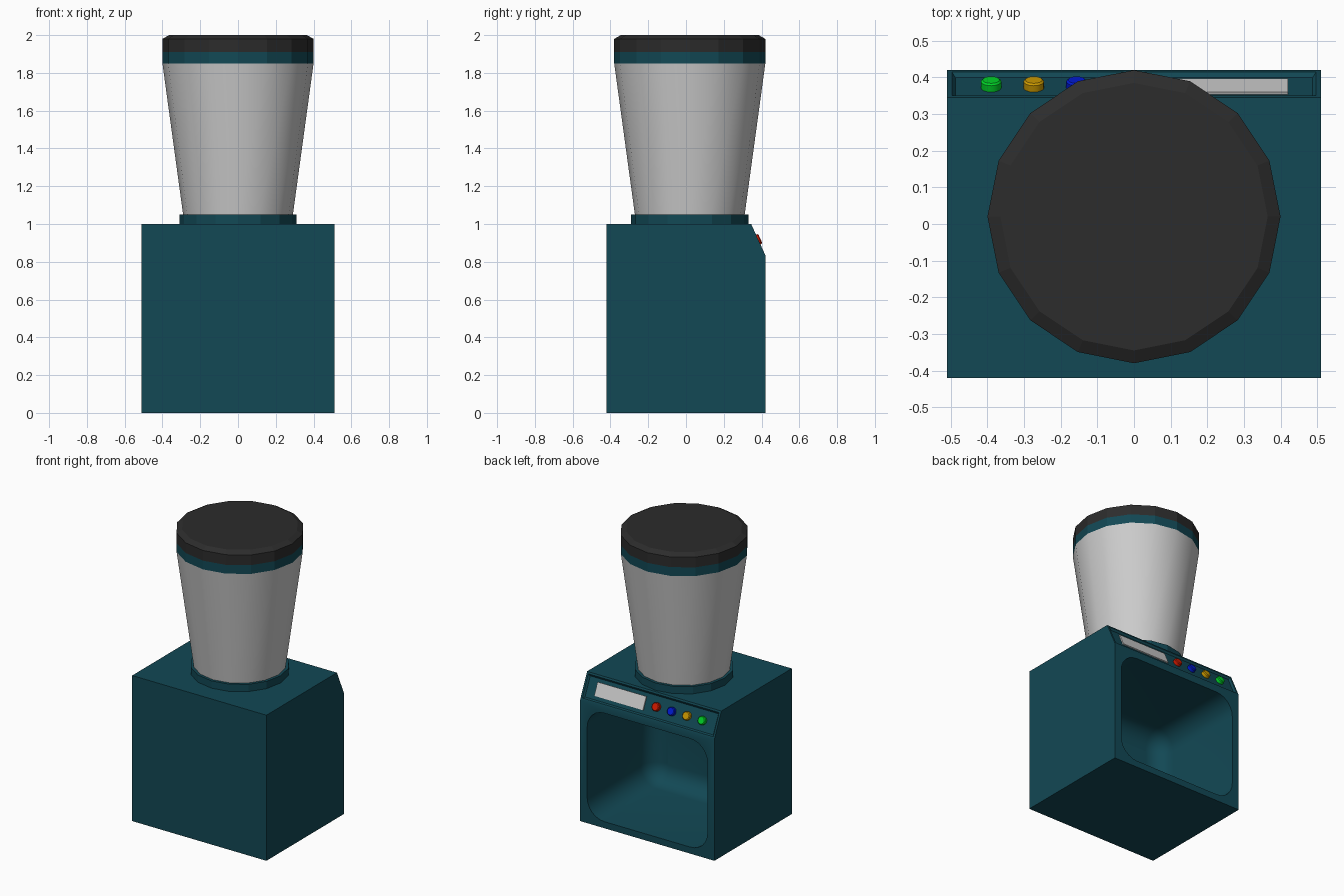
import bpy, bmesh
from math import sin, cos, pi, atan2, radians
from mathutils import Vector, Matrix

if "Cube" in bpy.data.objects:
    bpy.data.objects.remove(bpy.data.objects["Cube"])


def material(name, rgb):
    m = bpy.data.materials.new(name)
    m.diffuse_color = (*rgb, 1)
    m.use_nodes = True
    m.node_tree.nodes["Principled BSDF"].inputs["Base Color"].default_value = m.diffuse_color
    return m


TEAL = material("teal", (0.006, 0.065, 0.09))
BLACK = material("black", (0.025, 0.025, 0.025))


def add_object(name, bm, mat=None, angle=30):
    bmesh.ops.recalc_face_normals(bm, faces=bm.faces[:])
    mesh = bpy.data.meshes.new(name)
    bm.to_mesh(mesh)
    bm.free()
    ob = bpy.data.objects.new(name, mesh)
    bpy.context.collection.objects.link(ob)
    if mat:
        mesh.materials.append(mat)
    smooth(ob, angle)
    return ob


def smooth(ob, angle):
    bpy.ops.object.select_all(action='DESELECT')
    ob.select_set(True)
    bpy.context.view_layer.objects.active = ob
    bpy.ops.object.shade_smooth_by_angle(angle=radians(angle))


def loft(rings):
    """Closed solid through matching rings of points."""
    bm = bmesh.new()
    loops = [[bm.verts.new(p) for p in ring] for ring in rings]
    n = len(loops[0])
    for a, b in zip(loops, loops[1:]):
        for i in range(n):
            j = (i + 1) % n
            bm.faces.new((a[i], a[j], b[j], b[i]))
    bm.faces.new(loops[0])
    bm.faces.new(loops[-1])
    return bm


def turned(profile, sides=16, cy=0.02):
    """Loft circles from (radius, z) pairs."""
    return loft([[(r * cos(2 * pi * i / sides), cy + r * sin(2 * pi * i / sides), z)
                  for i in range(sides)] for r, z in profile])


def rounded_rect(y, inset):
    """Opening outline at depth y, shrunk by inset."""
    r, x, z0, z1 = 0.13, 0.457, 0.045, 0.79
    pts = []
    for q, (cx, cz) in enumerate([(x - r, z1 - r), (r - x, z1 - r),
                                  (r - x, z0 + r), (x - r, z0 + r)]):
        for k in range(7):
            a = pi / 2 * (q + k / 6)
            pts.append((cx + (r - inset) * cos(a), y, cz + (r - inset) * sin(a)))
    return pts


# Body: side profile extruded across x, with a sloped control strip
side = [(-0.42, 0), (0.42, 0), (0.42, 0.835), (0.345, 1), (-0.42, 1)]
bm = loft([[(x, y, z) for y, z in side] for x in (-0.51, 0.51)])
bmesh.ops.recalc_face_normals(bm, faces=bm.faces[:])
bm.faces.ensure_lookup_table()
slope = [f for f in bm.faces if f.normal.y > 0.5 and f.normal.z > 0.2]
bmesh.ops.inset_region(bm, faces=slope, thickness=0.018)
bmesh.ops.inset_region(bm, faces=slope, thickness=0.014, depth=-0.012)
body = add_object("body", bm, TEAL)

# Cup bay: rounded cutter with a filleted rear wall
fillet = [(-0.16 - 0.12 * sin(pi / 2 * k / 6), 0.12 * (1 - cos(pi / 2 * k / 6)))
          for k in range(7)]
cutter = add_object("bay_cutter", loft([rounded_rect(y, i) for y, i in [(0.5, 0)] + fillet]), TEAL)
cutter.hide_render = True
mod = body.modifiers.new("bay", 'BOOLEAN')
mod.operation = 'DIFFERENCE'
mod.solver = 'EXACT'
mod.object = cutter
bpy.context.view_layer.objects.active = body
bpy.ops.object.modifier_apply(modifier=mod.name)
bpy.data.objects.remove(cutter)
smooth(body, 30)

# Hopper stack
add_object("hopper_collar", turned([(0.31, 1.0), (0.31, 1.05)]), TEAL, 10)
add_object("hopper", turned([(0.29, 1.045), (0.40, 1.85)]))
add_object("hopper_rim", turned([(0.40, 1.85), (0.40, 1.91)]), TEAL, 10)
add_object("lid", turned([(0.40, 1.91), (0.40, 1.98), (0.365, 2.0)]), BLACK, 10)

# Controls sit in the sloped strip
tilt = Matrix.Rotation(-atan2(0.165, 0.075), 4, 'X')


def on_slope(x):
    return Matrix.Translation((x, 0.3825, 0.9175)) @ tilt


bm = bmesh.new()
bmesh.ops.create_cube(bm, size=1, matrix=on_slope(0.235) @ Matrix.Translation((0, 0, -0.009))
                      @ Matrix.Diagonal((0.37, 0.09, 0.010, 1)))
add_object("display", bm)

colours = [("green", (0.0, 0.65, 0.02)), ("amber", (0.6, 0.32, 0.0)),
           ("blue", (0.0, 0.01, 0.65)), ("red", (0.65, 0.01, 0.0))]
for i, (name, rgb) in enumerate(colours):
    bm = turned([(0.028, -0.014), (0.028, 0.007), (0.023, 0.012)], 16, 0)
    bm.transform(on_slope(-0.39 + 0.1165 * i))
    add_object(name + "_button", bm, material(name, rgb))
